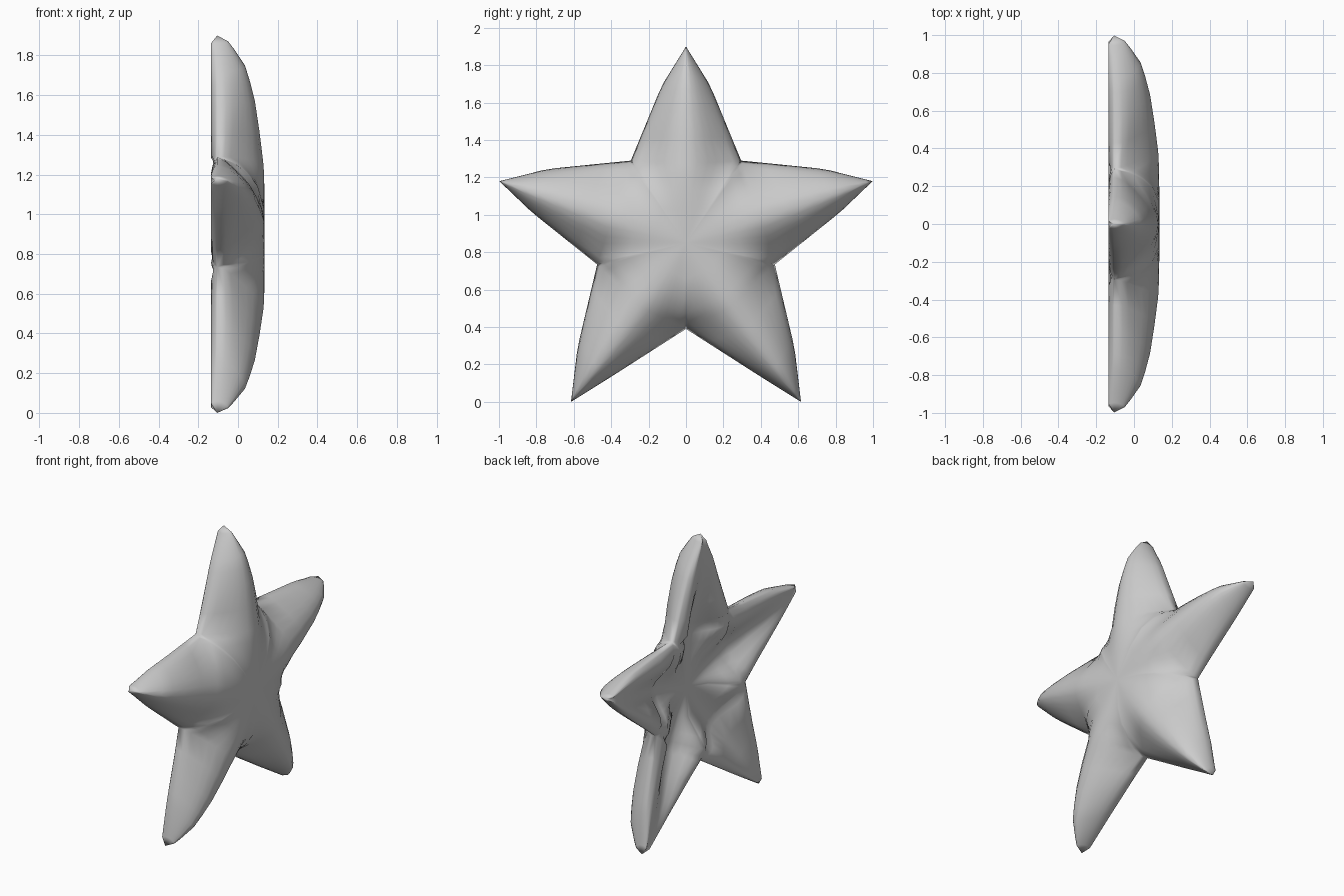
import bpy, bmesh
from math import sqrt, cos, pi
from mathutils import Vector

if "Cube" in bpy.data.objects:
    bpy.data.objects.remove(bpy.data.objects["Cube"])

CENTRE = Vector((0, 0.85))
EDGE = -0.105
# half-arms on the +y side: tip, bend, valley as (y, z)
HALVES = [((0, 1.90), (0.13, 1.69), (0.295, 1.29)),
          ((0.998, 1.18), (0.74, 1.245), (0.295, 1.29)),
          ((0.998, 1.18), (0.82, 1.01), (0.475, 0.735)),
          ((0.615, 0), (0.58, 0.29), (0.475, 0.735)),
          ((0.615, 0), (0.375, 0.15), (0, 0.39))]
# arm rows: along ridge, along outline, front height, back height, softness
ARM = [(1.0, 0, EDGE, EDGE, 0.1), (0.972, 0.2, -0.05, -0.122, 0.1),
       (0.935, 0.45, -0.02, -0.135, 0.1), (0.857, 0.9, 0.035, -0.133, 0.15),
       (0.78, 1.1, 0.060, -0.125, 0.2), (0.686, 1.35, 0.085, -0.105, 0.25),
       (0.54, 1.7, 0.108, -0.06, 0.35), (0.40, 2, 0.126, -0.02, 0.5)]
# body rows: scale, front ridge, front valley, back ridge, back valley
BODY = [(0.93, 0.129, -0.02, -0.015, -0.125), (0.82, 0.131, 0.045, -0.01, -0.135),
        (0.66, 0.133, 0.10, -0.005, -0.095), (0.42, 0.134, 0.129, 0, -0.02),
        (0.0, 0.134, 0.134, 0, 0)]
V = [0, 0.2, 0.4, 0.55, 0.7, 0.85, 0.95, 1]
RIM = 0.7


def on_outline(tip, bend, valley, t):
    return tip.lerp(bend, t) if t <= 1 else bend.lerp(valley, t - 1)


def ease(v):
    return 0.5 - 0.5 * cos(pi * v)


def dome(v, w):
    # blend from a round section (w = 0) to a soft S-curve (w = 1)
    return (1 - w) * sqrt(1 - v * v) + w * (1 - ease(v))


def back_height(v, ridge):
    # hollow, raised rim, then a rounded lip
    if v <= RIM:
        return ridge + (-0.135 - ridge) * ease(v / RIM)
    return -0.135 + (EDGE + 0.135) * ((v - RIM) / (1 - RIM)) ** 2


def half_arm(bm, pts, side):
    tip, bend, valley = (Vector(p) for p in pts)
    fronts, backs = [], []
    for r, t, hf, hb, w in ARM:
        a = CENTRE.lerp(tip, r)
        b = on_outline(tip, bend, valley, t)
        f, k = [], []
        for v in V:
            p = a.lerp(b, v)
            f.append((EDGE + (hf - EDGE) * dome(v, w), side * p.x, p.y))
            k.append((EDGE if t == 0 else back_height(v, hb), side * p.x, p.y))
        fronts.append(f)
        backs.append(k)
    a = CENTRE.lerp(tip, 0.40)
    for s, fr, fv, br, bv in BODY:
        f, k = [], []
        for v in V:
            p = CENTRE.lerp(a.lerp(valley, v), s)
            f.append((fv + (fr - fv) * dome(v, 0.5 + 0.5 * min(1, (1 - s) * 4)),
                      side * p.x, p.y))
            k.append((br + (bv - br) * ease(v), side * p.x, p.y))
        fronts.append(f)
        backs.append(k)
    for grid in (fronts, backs):
        rows = [[bm.verts.new(c) for c in row] for row in grid]
        for r0, r1 in zip(rows, rows[1:]):
            for i in range(len(V) - 1):
                bm.faces.new((r0[i], r0[i + 1], r1[i + 1], r1[i]))


# five-armed domed star with a hollow back
bm = bmesh.new()
for pts in HALVES:
    for side in (1, -1):
        half_arm(bm, pts, side)
bmesh.ops.remove_doubles(bm, verts=bm.verts, dist=0.0008)
bmesh.ops.dissolve_degenerate(bm, edges=bm.edges, dist=0.0005)
bmesh.ops.recalc_face_normals(bm, faces=bm.faces)
mesh = bpy.data.meshes.new("star_body")
bm.to_mesh(mesh)
bm.free()
star = bpy.data.objects.new("star_body", mesh)
bpy.context.collection.objects.link(star)
bpy.context.view_layer.objects.active = star
star.select_set(True)
bpy.ops.object.shade_smooth_by_angle(angle=1.5)
